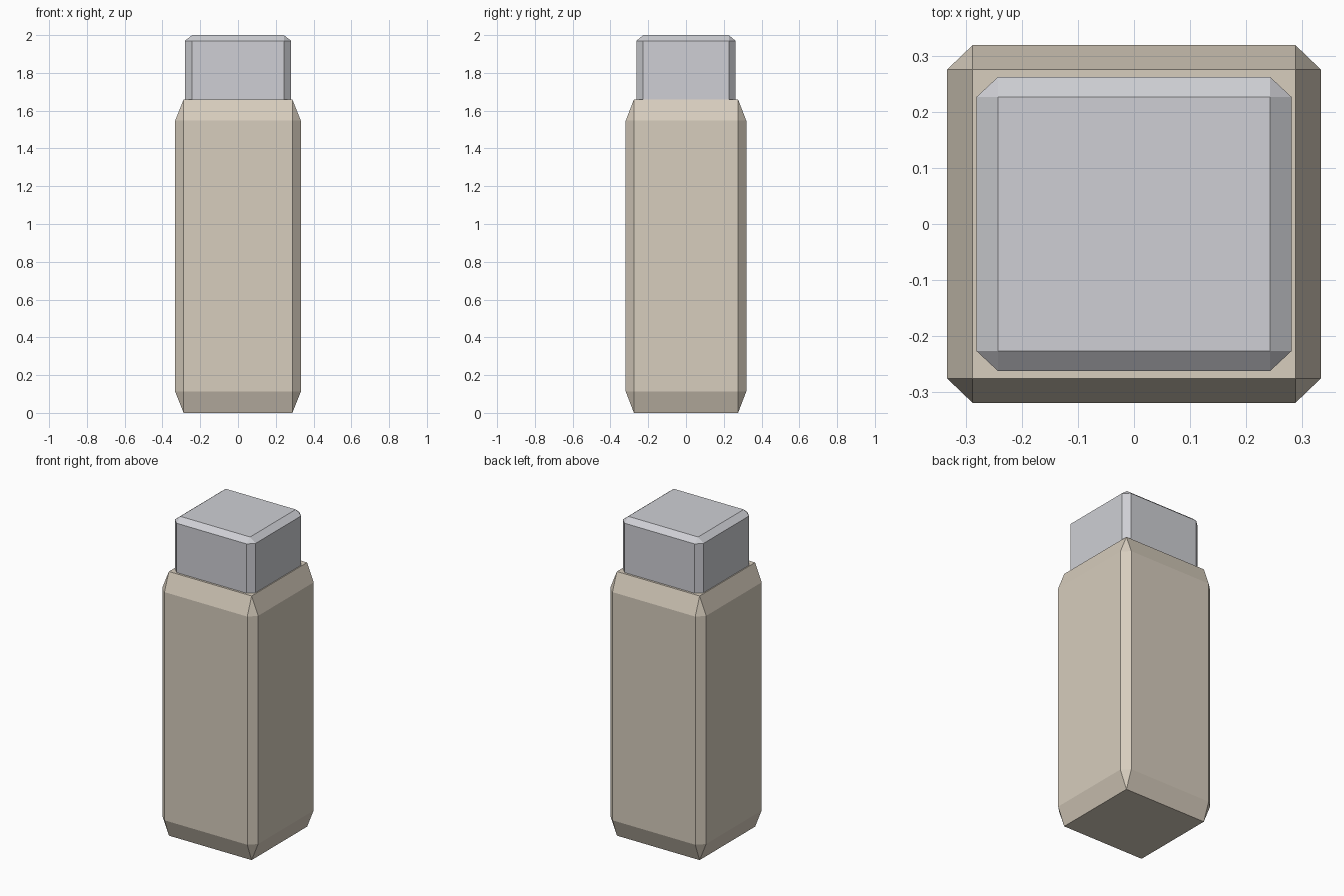
import bpy
import bmesh
from mathutils import Matrix, Vector

default_cube = bpy.data.objects.get("Cube")
if default_cube:
    bpy.data.objects.remove(default_cube, do_unlink=True)


def make_material(name, rgb):
    mat = bpy.data.materials.new(name)
    mat.use_nodes = True
    color = (*rgb, 1.0)
    mat.diffuse_color = color
    mat.node_tree.nodes["Principled BSDF"].inputs["Base Color"].default_value = color
    return mat


def chamfered_block(name, width, depth, bottom, top, mat, chamfer=0.068):
    """Chamfer a unit cube, then stretch it so the chamfers stretch too."""
    bm = bmesh.new()
    bmesh.ops.create_cube(bm, size=1.0)
    bmesh.ops.bevel(bm, geom=bm.edges[:], offset=chamfer, offset_type='OFFSET',
                    segments=1, profile=0.5, affect='EDGES')
    height = top - bottom
    bmesh.ops.transform(
        bm, verts=bm.verts,
        matrix=Matrix.Translation((0, 0, bottom + height / 2))
        @ Matrix.Diagonal(Vector((width, depth, height, 1.0))))
    bmesh.ops.recalc_face_normals(bm, faces=bm.faces)
    mesh = bpy.data.meshes.new(name)
    bm.to_mesh(mesh)
    bm.free()
    mesh.materials.append(mat)
    obj = bpy.data.objects.new(name, mesh)
    bpy.context.collection.objects.link(obj)
    return obj


beige = make_material("warm beige", (0.68, 0.61, 0.51))
grey = make_material("light grey", (0.62, 0.625, 0.66))

# Tall body
chamfered_block("body", 0.666, 0.638, 0.0, 1.66, beige)

# Cap, sunk a little into the top of the body
chamfered_block("cap", 0.562, 0.524, 1.56, 2.0, grey)
